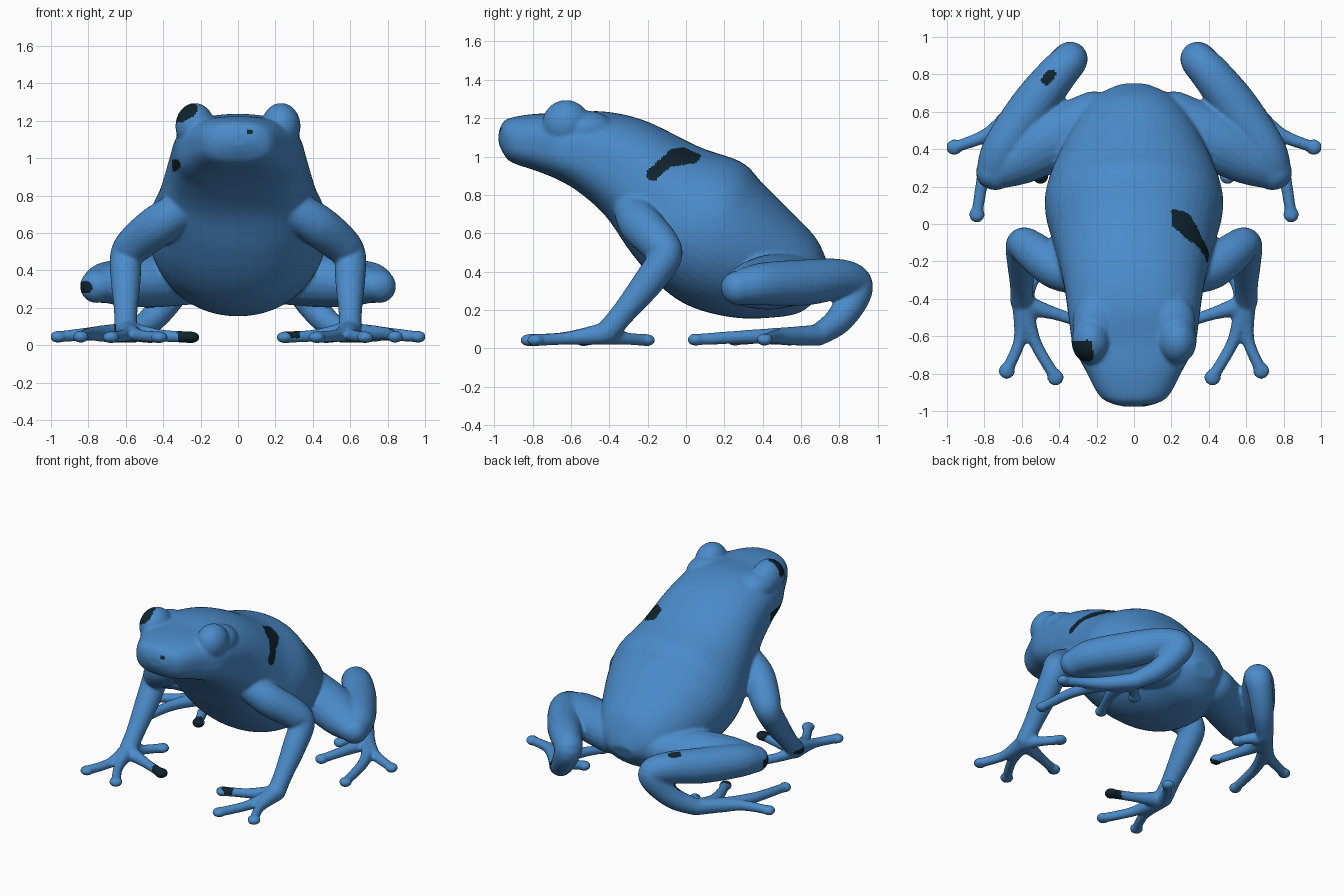
import bpy, bmesh, math
from mathutils import Vector, Matrix

if "Cube" in bpy.data.objects:
    bpy.data.objects.remove(bpy.data.objects["Cube"])

bm = bmesh.new()


def spline(pts, steps):
    """Catmull-Rom through tuples of any length."""
    out = []
    for i in range(len(pts) - 1):
        p0, p1, p2, p3 = pts[max(i - 1, 0)], pts[i], pts[i + 1], pts[min(i + 2, len(pts) - 1)]
        for k in range(steps):
            t = k / steps
            out.append([0.5 * (2 * b + (c - a) * t + (2 * a - 5 * b + 4 * c - d) * t * t
                               + (3 * b - a - 3 * c + d) * t ** 3)
                        for a, b, c, d in zip(p0, p1, p2, p3)])
    return out + [list(pts[-1])]


def skin_rings(rings):
    rows = [[bm.verts.new(p) for p in r] for r in rings]
    n = len(rows[0])
    for a, b in zip(rows, rows[1:]):
        for i in range(n):
            bm.faces.new((a[i], a[(i + 1) % n], b[(i + 1) % n], b[i]))
    bm.faces.new(rows[0][::-1])
    bm.faces.new(rows[-1])


def ball(c, r):
    m = Matrix.Translation(c) @ Matrix.Diagonal((*r, 1))
    bmesh.ops.create_uvsphere(bm, u_segments=24, v_segments=16, radius=1, matrix=m)


def tube(pts, side, flat=1, steps=6, n=20):
    """Round-ended tapered limb through (x, y, z, radius) points."""
    path = spline([(x * side, y, z, r) for x, y, z, r in pts], steps)
    ps = [Vector(p[:3]) for p in path]
    squash = Matrix.Diagonal((1, 1, flat))
    d = (ps[1] - ps[0]).normalized()
    u = d.orthogonal().normalized()
    rings = []
    for i, p in enumerate(ps):
        nd = (ps[min(i + 1, len(ps) - 1)] - ps[max(i - 1, 0)]).normalized()
        u = d.rotation_difference(nd) @ u
        d = nd
        v = d.cross(u)
        rings.append([p + path[i][3] * (squash @ (u * math.cos(a) + v * math.sin(a)))
                      for a in (2 * math.pi * k / n for k in range(n))])
    skin_rings(rings)
    for i in (0, -1):
        r = path[i][3]
        ball(ps[i], (r, r, r * flat))


# Torso and head: tilted sections
# (top y, top z, bottom y, bottom z, half width, upper squareness, lower squareness)
sections = [
    (-.977, 1.125, -.977, 1.07, .05, 2, 2), (-.96, 1.17, -.955, 1.02, .125, 2.2, 2.4),
    (-.92, 1.2, -.91, .97, .187, 2.4, 2.7), (-.79, 1.222, -.78, .925, .258, 2.5, 3),
    (-.63, 1.225, -.67, .88, .325, 2.5, 3), (-.43, 1.235, -.56, .815, .35, 2.3, 3),
    (-.21, 1.185, -.42, .69, .375, 2.2, 2.9), (.07, 1.05, -.28, .49, .425, 2.1, 2.5),
    (.29, .97, -.13, .32, .475, 2.05, 2.2), (.40, .86, .03, .215, .46, 2.05, 2.1),
    (.55, .71, .25, .16, .385, 2.05, 2.1), (.67, .585, .45, .16, .30, 2, 2),
    (.725, .48, .60, .19, .22, 2, 2), (.755, .39, .72, .29, .09, 2, 2)]
rings = []
for ty, tz, by, bz, w, e, f in spline(sections, 6):
    ring = []
    for k in range(48):
        a = 2 * math.pi * k / 48
        c, s = math.cos(a), math.sin(a)
        q = e if s > 0 else f
        x = w * math.copysign(abs(c) ** (2 / q), c)
        t = 0.5 + 0.5 * math.copysign(abs(s) ** (2 / q), s)
        ring.append((x, by + (ty - by) * t, bz + (tz - bz) * t))
    rings.append(ring)
skin_rings(rings)

for s in (1, -1):
    # Eye bulge with brow behind it
    ball((s * .23, -.625, 1.17), (.105, .125, .125))
    ball((s * .20, -.53, 1.14), (.13, .16, .10))
    # Arm
    tube([(.29, -.28, .73, .10), (.42, -.235, .645, .112), (.545, -.14, .545, .103),
          (.597, -.11, .475, .088), (.60, -.20, .34, .08), (.60, -.33, .18, .063),
          (.60, -.41, .085, .062)], s)
    # Fingers
    wrist = (.595, -.43, .075, .058)
    for mid, tip in (((.61, -.62), (.68, -.785)), ((.53, -.63), (.42, -.82)),
                     ((.42, -.48), (.25, -.535)), ((.55, -.32), (.47, -.205))):
        tube([wrist, (*mid, .052, .034), (*tip, .042, .032)], s)
        ball((s * tip[0], tip[1], .042), (.045, .045, .032))
    # Thigh
    tube([(.21, .55, .36, .16), (.45, .44, .345, .165), (.62, .345, .33, .14),
          (.74, .28, .318, .10)], s, .87)
    # Shank and ankle
    tube([(.755, .275, .315, .09), (.70, .40, .335, .112), (.55, .62, .343, .12),
          (.42, .79, .36, .107), (.34, .88, .335, .094), (.375, .865, .25, .085),
          (.46, .79, .14, .072), (.56, .69, .07, .058)], s)
    # Toes, the innermost short
    for root, mid, tip in (((.68, .56), (.80, .47), (.962, .41)),
                           ((.69, .53), (.79, .32), (.84, .05)),
                           ((.60, .56), (.57, .42), (.50, .255)),
                           ((.55, .64), (.50, .59), (.45, .54))):
        tube([(.56, .69, .068, .056), (*root, .063, .048),
              (*mid, .06, .036), (*tip, .045, .03)], s)
        ball((s * tip[0], tip[1], .045), (.043, .043, .033))

bmesh.ops.recalc_face_normals(bm, faces=bm.faces)
mesh = bpy.data.meshes.new("rough_parts")
bm.to_mesh(mesh)
bm.free()
rough = bpy.data.objects.new("rough_parts", mesh)
bpy.context.collection.objects.link(rough)

# Fuse all parts into one smooth skin
fuse = rough.modifiers.new("fuse", 'REMESH')
fuse.mode = 'VOXEL'
fuse.voxel_size = 0.0105
soft = rough.modifiers.new("soften", 'SMOOTH')
soft.factor = 0.5
soft.iterations = 6
deps = bpy.context.evaluated_depsgraph_get()
skin = bpy.data.meshes.new_from_object(rough.evaluated_get(deps))
skin.name = "frog_skin"
bpy.data.objects.remove(rough)
frog = bpy.data.objects.new("frog_skin", skin)
bpy.context.collection.objects.link(frog)

# Colours
skin.materials.clear()
for name, col in (("blue skin", (.07, .26, .59, 1)), ("black spot", (.005, .017, .027, 1))):
    m = bpy.data.materials.new(name)
    m.diffuse_color = col
    m.use_nodes = True
    m.node_tree.nodes["Principled BSDF"].inputs["Base Color"].default_value = m.diffuse_color
    skin.materials.append(m)

# Spots: (axis looked along, low limit, high limit, start, end, radius)
spots = [
    (0, .2, 1, (-.175, .905), (-.10, .975), .033),      # shoulder stripe
    (0, .2, 1, (-.06, .995), (.03, 1.01), .046),
    (1, -1, -.62, (-.31, 1.24), (-.265, 1.265), .048),  # eye
    (1, -1, -.48, (-.345, .955), (-.335, .965), .028),  # cheek
    (1, -1, -.8, (.06, 1.14), (.061, 1.14), .015),      # snout
    (1, 0, .3, (-.825, .31), (-.81, .31), .033),        # knee
    (2, .2, .6, (-.468, .77), (-.445, .80), .027),      # shank
    (2, 0, .13, (-.20, -.54), (-.275, -.53), .05),      # finger tips
    (2, .035, .13, (.28, -.535), (.30, -.53), .03),
    (2, 0, .12, (-.49, .235), (-.50, .25), .036),       # toe tip
    (1, -.44, -.3, (-.67, .085), (-.66, .09), .022)]    # wrist
for p in skin.polygons:
    p.material_index = 0
    p.use_smooth = True
    c = p.center
    for ax, lo, hi, a, b, r in spots:
        if lo < c[ax] < hi:
            q = Vector([c[i] for i in range(3) if i != ax])
            a, b = Vector(a), Vector(b)
            t = max(0, min(1, (q - a).dot(b - a) / (b - a).length_squared))
            if (q - a - t * (b - a)).length < r:
                p.material_index = 1
